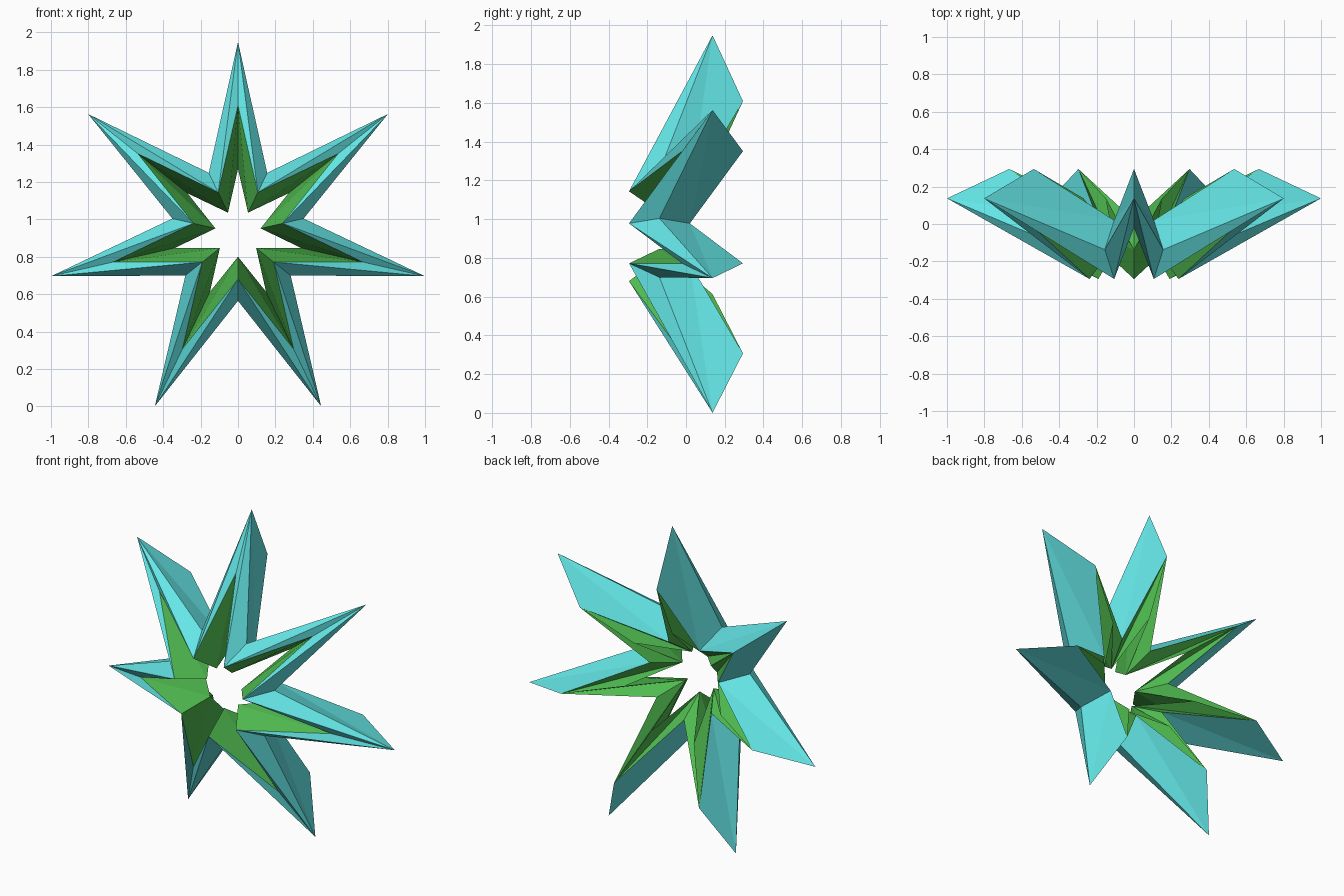
import bpy, bmesh
from math import sin, cos, pi

if "Cube" in bpy.data.objects:
    bpy.data.objects.remove(bpy.data.objects["Cube"])

POINTS = 7
CENTRE_Z = 0.924
# diamond cross-section (radius, depth): outer, front, inner, back
TIP = [(1.025, 0.137), (0.685, -0.02), (0.345, 0.137), (0.685, 0.294)]
VALLEY = [(0.36, -0.137), (0.244, -0.294), (0.124, -0.137), (0.244, 0.02)]


def material(name, colour):
    m = bpy.data.materials.new(name)
    m.diffuse_color = (*colour, 1)
    m.use_nodes = True
    m.node_tree.nodes["Principled BSDF"].inputs["Base Color"].default_value = m.diffuse_color
    return m


# hollow star: diamond section swept around alternating tips and valleys
bm = bmesh.new()
rings = []
for i in range(POINTS * 2):
    a = pi / 2 + i * pi / POINTS
    section = VALLEY if i % 2 else TIP
    rings.append([bm.verts.new((r * cos(a), y, CENTRE_Z + r * sin(a))) for r, y in section])

# each panel is split from the tip's outer side to the valley's inner side
for i in range(0, POINTS * 2, 2):
    tip = rings[i]
    for valley in (rings[i - 1], rings[i + 1]):
        for big, small, mat in ((0, 1, 0), (0, 3, 0), (1, 2, 1), (3, 2, 1)):
            for tri in ((tip[big], tip[small], valley[small]),
                        (tip[big], valley[small], valley[big])):
                bm.faces.new(tri).material_index = mat
bmesh.ops.recalc_face_normals(bm, faces=bm.faces[:])

mesh = bpy.data.meshes.new("star_ring")
bm.to_mesh(mesh)
bm.free()
mesh.materials.append(material("outer_cyan", (0.13, 0.8, 0.8)))
mesh.materials.append(material("inner_green", (0.08, 0.5, 0.08)))
star = bpy.data.objects.new("star_ring", mesh)
bpy.context.collection.objects.link(star)
